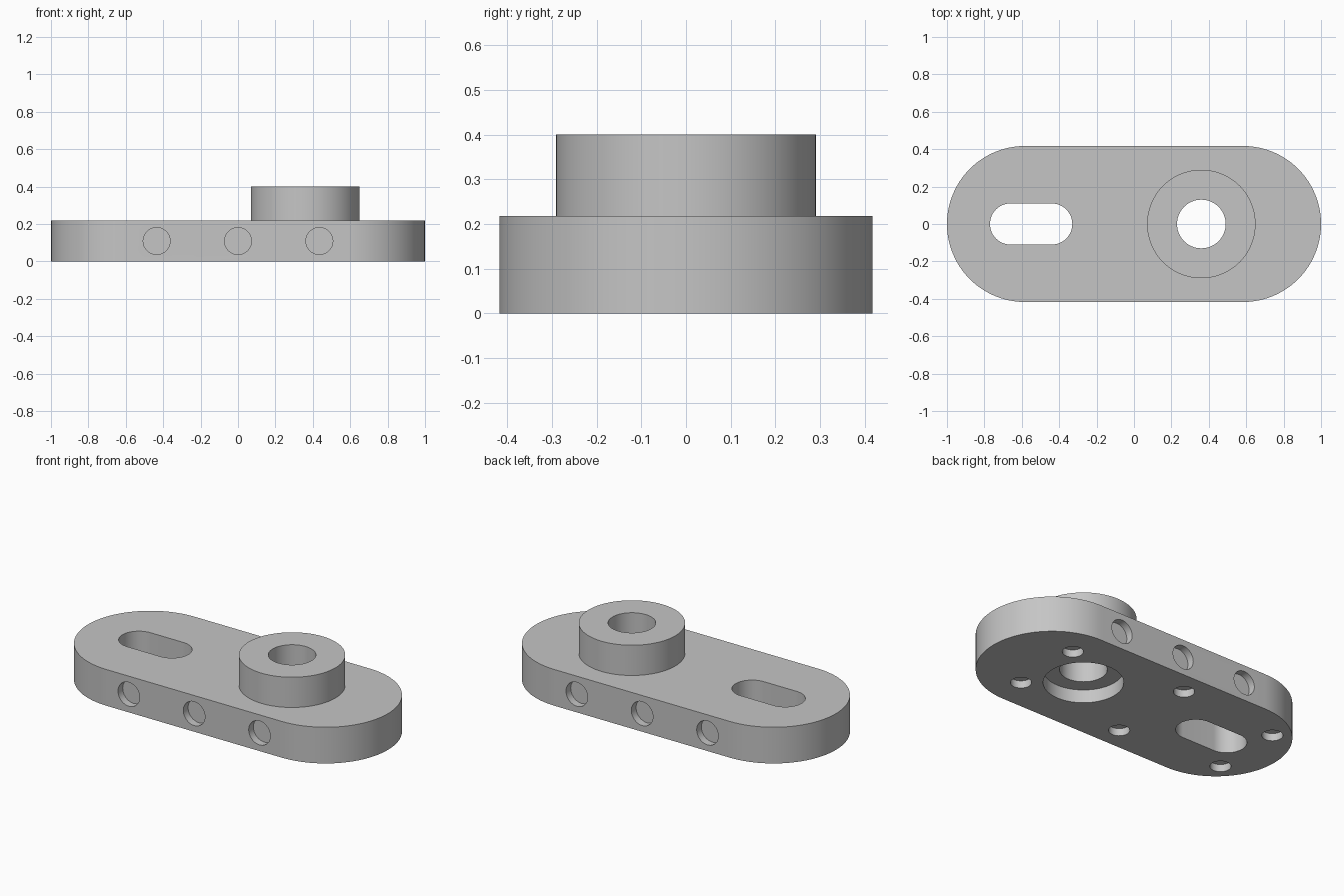
import bpy
import bmesh
from math import cos, sin, pi, radians
from mathutils import Matrix, Vector

cube = bpy.data.objects.get("Cube")
if cube:
    bpy.data.objects.remove(cube, do_unlink=True)

# One plain grey for the whole part
GREY = (0.56, 0.56, 0.56, 1.0)
grey = bpy.data.materials.new("plain_grey")
grey.use_nodes = True
grey.diffuse_color = GREY
grey.node_tree.nodes["Principled BSDF"].inputs["Base Color"].default_value = GREY

PLATE_TOP, PLATE_RADIUS = 0.218, 0.417
BOSS_X, BOSS_TOP = 0.36, 0.4
POCKET_DEPTH = 0.045


def add_object(name, bm):
    bmesh.ops.recalc_face_normals(bm, faces=bm.faces)
    mesh = bpy.data.meshes.new(name)
    bm.to_mesh(mesh)
    bm.free()
    mesh.materials.append(grey)
    obj = bpy.data.objects.new(name, mesh)
    bpy.context.collection.objects.link(obj)
    return obj


def capsule(name, x, half_length, radius, z0, z1, steps=32):
    """Round-ended bar along x, extruded from z0 to z1."""
    bm = bmesh.new()
    verts = []
    for side, start in ((1, -pi / 2), (-1, pi / 2)):
        for i in range(steps + 1):
            a = start + pi * i / steps
            verts.append(bm.verts.new((x + side * half_length + radius * cos(a),
                                       radius * sin(a), z0)))
    face = bm.faces.new(verts)
    top = bmesh.ops.extrude_face_region(bm, geom=[face])["geom"]
    bmesh.ops.translate(bm, vec=(0, 0, z1 - z0),
                        verts=[v for v in top if isinstance(v, bmesh.types.BMVert)])
    return add_object(name, bm)


def cylinder(name, start, end, radius, segments=64):
    """Capped cylinder between two points."""
    start, end = Vector(start), Vector(end)
    axis = end - start
    turn = axis.to_track_quat("Z", "Y").to_matrix().to_4x4()
    bm = bmesh.new()
    bmesh.ops.create_cone(bm, cap_ends=True, segments=segments, radius1=radius,
                          radius2=radius, depth=axis.length,
                          matrix=Matrix.Translation((start + end) / 2) @ turn)
    return add_object(name, bm)


def combine(target, tool, operation):
    tool.hide_render = True
    mod = target.modifiers.new(tool.name, "BOOLEAN")
    mod.operation = operation
    mod.solver = "EXACT"
    mod.object = tool
    bpy.context.view_layer.objects.active = target
    bpy.ops.object.modifier_apply(modifier=mod.name)
    bpy.data.objects.remove(tool, do_unlink=True)


# Round-ended plate with a raised boss
plate = capsule("mounting_plate", 0, 1 - PLATE_RADIUS, PLATE_RADIUS, 0, PLATE_TOP, 48)
boss = cylinder("boss", (BOSS_X, 0, 0.1), (BOSS_X, 0, BOSS_TOP), 0.29, 96)
combine(plate, boss, "UNION")

# Through slot, boss bore and the counterbore underneath
cutters = [
    capsule("slot", -0.55, 0.11, 0.11, -0.1, 0.5),
    cylinder("bore", (BOSS_X, 0, -0.1), (BOSS_X, 0, 0.5), 0.13),
    cylinder("counterbore", (BOSS_X, 0, -0.1), (BOSS_X, 0, 0.08), 0.22),
]

for side in (-1, 1):
    # Shallow round pockets along the long sides
    for x in (-0.435, 0, 0.435):
        cutters.append(cylinder("side_pocket", (x, side * 0.5, PLATE_TOP / 2),
                                (x, side * (PLATE_RADIUS - POCKET_DEPTH), PLATE_TOP / 2),
                                0.072, 48))
    # Shallow round pockets in the underside
    for x, y in ((0.62, 0.22), (-0.125, 0.275), (-0.8, 0.22)):
        cutters.append(cylinder("base_pocket", (x, side * y, -0.1),
                                (x, side * y, POCKET_DEPTH), 0.058, 48))

for cutter in cutters:
    combine(plate, cutter, "DIFFERENCE")

# Smooth walls, crisp edges
bpy.ops.object.select_all(action="DESELECT")
plate.select_set(True)
bpy.context.view_layer.objects.active = plate
bpy.ops.object.shade_smooth_by_angle(angle=radians(30))
